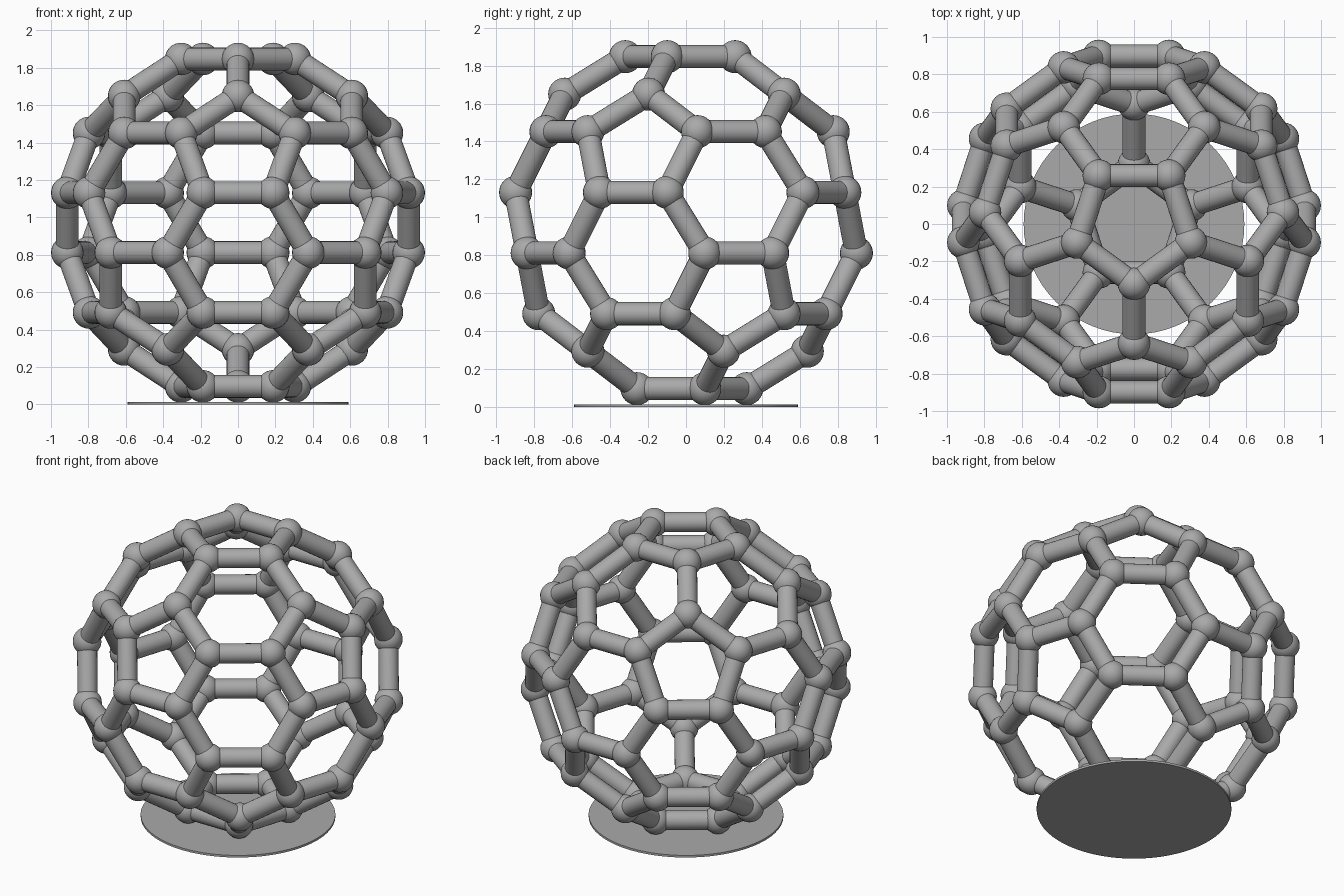
import bpy, bmesh, math
from itertools import combinations, permutations
from mathutils import Vector, Matrix

if "Cube" in bpy.data.objects:
    bpy.data.objects.remove(bpy.data.objects["Cube"])

EDGE = 0.376                       # strut length, centre to centre
CENTRE = Vector((0, 0, 0.972))
NODE_R, STRUT_R = 0.087, 0.061
BASE_R, BASE_H = 0.59, 0.014

grey = bpy.data.materials.new("grey")
grey.diffuse_color = (0.4, 0.4, 0.4, 1)
grey.use_nodes = True
grey.node_tree.nodes["Principled BSDF"].inputs["Base Color"].default_value = grey.diffuse_color


def make_object(name, bm):
    mesh = bpy.data.meshes.new(name)
    bm.to_mesh(mesh)
    bm.free()
    mesh.materials.append(grey)
    ob = bpy.data.objects.new(name, mesh)
    bpy.context.collection.objects.link(ob)
    bpy.ops.object.select_all(action='DESELECT')
    ob.select_set(True)
    bpy.context.view_layer.objects.active = ob
    bpy.ops.object.shade_smooth_by_angle(angle=math.radians(35))
    return ob


# Icosahedron corners: two poles and two staggered rings of five
size = 3 * EDGE
ico_r = size * math.sin(math.radians(72))
z, r = ico_r / math.sqrt(5), 2 * ico_r / math.sqrt(5)
corners = [Vector((0, 0, ico_r)), Vector((0, 0, -ico_r))]
for i in range(5):
    for side, start in ((1, -90), (-1, 90)):
        a = math.radians(start + 72 * i)
        corners.append(Vector((r * math.cos(a), r * math.sin(a), side * z)))

# Cutting every edge into thirds gives the sixty joints of the cage
joints = [CENTRE + u.lerp(v, 1 / 3) for u, v in permutations(corners, 2)
          if (u - v).length < size * 1.1]

# Ball joints
bm = bmesh.new()
for p in joints:
    bmesh.ops.create_uvsphere(bm, u_segments=24, v_segments=16, radius=NODE_R,
                              matrix=Matrix.Translation(p))
make_object("ball_joints", bm)

# Struts between neighbouring joints
bm = bmesh.new()
for p, q in combinations(joints, 2):
    d = q - p
    if d.length < EDGE * 1.1:
        turn = d.to_track_quat('Z', 'Y').to_matrix().to_4x4()
        bmesh.ops.create_cone(bm, cap_ends=True, segments=24, radius1=STRUT_R,
                              radius2=STRUT_R, depth=d.length,
                              matrix=Matrix.Translation((p + q) / 2) @ turn)
make_object("struts", bm)

# Thin round base plate
bm = bmesh.new()
bmesh.ops.create_cone(bm, cap_ends=True, segments=64, radius1=BASE_R,
                      radius2=BASE_R, depth=BASE_H,
                      matrix=Matrix.Translation((0, 0, BASE_H / 2)))
make_object("base_plate", bm)
